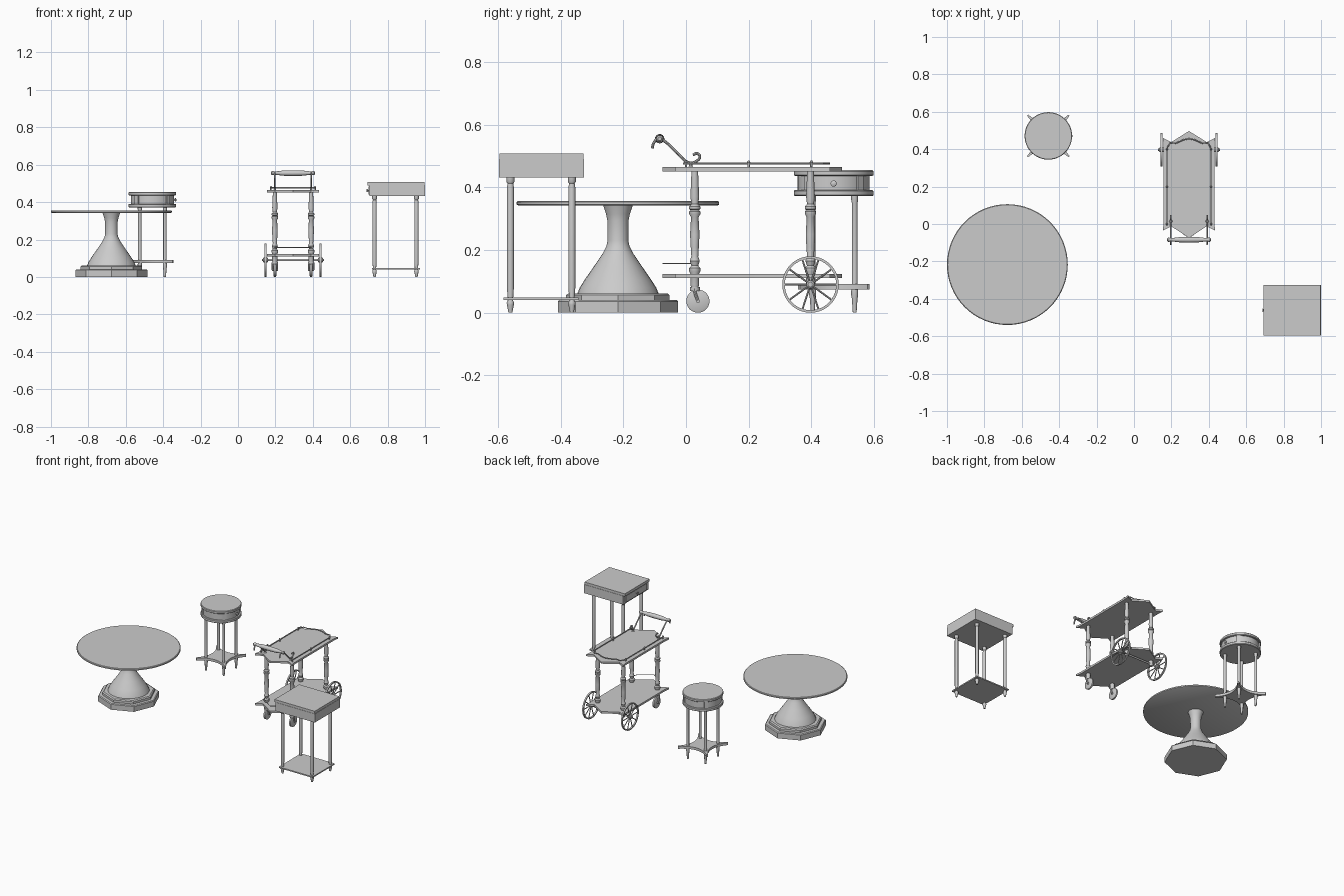
import bpy, bmesh, math
from mathutils import Matrix, Vector

if "Cube" in bpy.data.objects:
    bpy.data.objects.remove(bpy.data.objects["Cube"])


def finish(name, bm, angle=35):
    bmesh.ops.recalc_face_normals(bm, faces=bm.faces)
    me = bpy.data.meshes.new(name)
    bm.to_mesh(me)
    bm.free()
    me.shade_smooth()
    me.set_sharp_from_angle(angle=math.radians(angle))
    ob = bpy.data.objects.new(name, me)
    bpy.context.collection.objects.link(ob)
    return ob


def lathe(name, prof, loc, segs=24, axis='Z'):
    """Revolve (radius, height) points, capped at both ends."""
    bm = bmesh.new()
    rings = [[bm.verts.new((r * math.cos(2 * math.pi * i / segs),
                            r * math.sin(2 * math.pi * i / segs), z))
              for i in range(segs)] for r, z in prof]
    for a, b in zip(rings, rings[1:]):
        for i in range(segs):
            j = (i + 1) % segs
            bm.faces.new((a[i], a[j], b[j], b[i]))
    bm.faces.new(rings[0])
    bm.faces.new(rings[-1])
    if axis == 'X':
        bm.transform(Matrix.Rotation(math.pi / 2, 4, 'Y'))
    bm.transform(Matrix.Translation(loc))
    return finish(name, bm)


def slab(name, outline, z0, z1):
    bm = bmesh.new()
    f = bm.faces.new([bm.verts.new((x, y, z0)) for x, y in outline])
    new = bmesh.ops.extrude_face_region(bm, geom=[f])['geom']
    bmesh.ops.translate(bm, vec=(0, 0, z1 - z0),
                        verts=[v for v in new if isinstance(v, bmesh.types.BMVert)])
    return finish(name, bm, 25)


def box(name, lo, hi, rot=0, pivot=(0, 0, 0)):
    bm = bmesh.new()
    bmesh.ops.create_cube(bm, size=1)
    lo, hi = Vector(lo), Vector(hi)
    bm.transform(Matrix.Translation((lo + hi) / 2) @ Matrix.Diagonal((*(hi - lo), 1)))
    bm.transform(Matrix.Translation(pivot) @ Matrix.Rotation(rot, 4, 'Z'))
    return finish(name, bm)


def tube(name, pts, r, smooth=False):
    cu = bpy.data.curves.new(name, 'CURVE')
    cu.dimensions = '3D'
    cu.bevel_depth, cu.bevel_resolution, cu.use_fill_caps = r, 2, True
    cu.resolution_u = 6
    sp = cu.splines.new('BEZIER' if smooth else 'POLY')
    if smooth:
        sp.bezier_points.add(len(pts) - 1)
        for p, co in zip(sp.bezier_points, pts):
            p.co = co
            p.handle_left_type = p.handle_right_type = 'AUTO'
    else:
        sp.points.add(len(pts) - 1)
        for p, co in zip(sp.points, pts):
            p.co = (*co, 1)
    ob = bpy.data.objects.new(name, cu)
    bpy.context.collection.objects.link(ob)
    bpy.ops.object.select_all(action='DESELECT')
    ob.select_set(True)
    bpy.context.view_layer.objects.active = ob
    bpy.ops.object.convert(target='MESH')
    bpy.ops.object.shade_smooth_by_angle()


SIGNS = [(-1, -1), (1, -1), (1, 1), (-1, 1)]

# Round pedestal table on an octagonal base
T = (-0.677, -0.217, 0)
lathe("round_table_top", [(.318, .342), (.323, .345), (.323, .353), (.319, .356)], T, 64)
lathe("round_table_base", [(.192, 0), (.192, .036), (.187, .041)], T, 8)
lathe("round_table_base_step", [(.165, .041), (.165, .056), (.158, .062)], T, 8)
lathe("round_table_pedestal", [(.13, .06), (.122, .08), (.105, .107), (.075, .15), (.048, .19),
                               (.037, .212), (.033, .23), (.034, .295), (.038, .315),
                               (.047, .342)], T, 32)

# Round drum stand
cx, cy = -0.458, 0.471
S = (cx, cy, 0)
lathe("stand_top", [(.123, .436), (.127, .439), (.127, .451), (.124, .455)], S, 48)
lathe("stand_drum", [(.115, .390), (.115, .437)], S, 48)
lathe("stand_drum_base", [(.124, .372), (.127, .375), (.127, .388), (.124, .391)], S, 48)
for k in range(4):
    box("stand_drum_pilaster", (.108, -.012, .39), (.122, .012, .437),
        math.pi / 4 + k * math.pi / 2, S)
lathe("stand_knob", [(.004, 0), (.005, .006), (.010, .008), (.010, .012), (.005, .015)],
      (cx + .113, cy, .412), 16, 'X')
star = []
for k in range(4):
    c, s = round(math.cos(k * math.pi / 2)), round(math.sin(k * math.pi / 2))
    for i in range(13):
        u = -.108 + .018 * i
        v = .068 + .046 * (u / .108) ** 2
        star.append((cx + c * v - s * u, cy + s * v + c * u))
slab("stand_shelf", star, .074, .091)
for sx, sy in SIGNS:
    lathe("stand_leg", [(.006, 0), (.009, .045), (.011, .055), (.011, .07), (.009, .095),
                        (.009, .35), (.011, .36), (.011, .373)],
          (cx + sx * .067, cy + sy * .067, 0), 16)

# Square side table with a drawer facing left
box("side_table_top", (.693, -.595, .490), (.998, -.327, .508))
box("side_table_case", (.704, -.597, .432), (1.0, -.325, .491))
box("side_table_drawer", (.698, -.575, .440), (.705, -.347, .484))
lathe("side_table_knob", [(.007, -.013), (.009, -.010), (.004, -.005), (.004, .002)],
      (.699, -.461, .462), 16, 'X')
box("side_table_shelf", (.717, -.582, .040), (.973, -.343, .048))
for sx, sy in SIGNS:
    lathe("side_table_leg", [(.006, 0), (.011, .025), (.012, .032), (.009, .038), (.009, .05),
                             (.011, .08), (.011, .40), (.009, .412), (.013, .418), (.013, .433)],
          (.842 + sx * .112, -.462 + sy * .098, 0), 16)

# Serving cart shelves
X = 0.294
half = [(0, -.075), (.095, -.012), (.140, -.035), (.136, .0), (.136, .43),
        (.140, .46), (.095, .438), (0, .497)]
outline = [(X + x, y) for x, y in half] + [(X - x, y) for x, y in half[-2:0:-1]]
for label, z in (("lower", .110), ("upper", .451)):
    slab("cart_%s_shelf" % label, outline, z, z + .013)

# Cart gallery rails
rail = [(.118, -.01), (.118, .405), (.10, .435), (.07, .432), (.03, .450), (0, .456)]
path = rail + [(-x, y) for x, y in rail[-2::-1]]
tube("cart_top_rail", [(X + x, y, .476) for x, y in path], .0035)
tube("cart_lower_rail", [(X + x, y, .157) for x, y in
                         [(-.1, .02), (-.085, -.015), (0, -.074), (.085, -.015), (.1, .02)]], .002)

# Cart handle grip
lathe("cart_handle_grip", [(.006, -.118), (.011, -.112), (.011, -.104), (.008, -.098),
                           (.014, -.05), (.015, 0), (.014, .05), (.008, .098),
                           (.011, .104), (.011, .112), (.006, .118)], (X, -.084, .555), 16, 'X')

turned = [(.010, .075), (.014, .09), (.014, .125), (.018, .132), (.018, .142), (.011, .150),
          (.016, .165), (.011, .18), (.013, .21), (.015, .25), (.012, .305), (.018, .315),
          (.018, .323), (.013, .327), (.018, .331), (.018, .339), (.011, .346),
          (.014, .37), (.011, .44), (.011, .452)]

for s in (-1, 1):
    x = X + s * .097
    # Turned posts
    for y in (.028, .397):
        lathe("cart_post", turned, (x, y, 0), 20)
    # Rail pins
    for y in (0, .2, .40):
        lathe("cart_rail_pin", [(.004, .46), (.004, .477), (.006, .480), (.003, .485)],
              (X + s * .118, y, 0), 10)
    # Scrolled handle arm
    tube("cart_handle_arm", [(x, y, z) for y, z in
                             [(.022, .503), (.036, .508), (.044, .497), (.034, .484), (.012, .478),
                              (-.03, .512), (-.070, .548), (-.088, .556), (-.102, .543),
                              (-.108, .524)]], .0045, True)
    lathe("cart_handle_foot", [(.010, .463), (.005, .468), (.005, .482)], (x, .015, 0), 12)
    # Front caster
    lathe("cart_caster_wheel", [(.031, -.008), (.037, -.005), (.037, .005), (.031, .008)],
          (x, .038, .037), 28, 'X')
    for d in (-.012, .012):
        tube("cart_caster_fork", [(x + d, .026, .078), (x + d, .030, .06), (x + d, .038, .037)], .005)
    lathe("cart_caster_axle", [(.006, -.016), (.006, .016)], (x, .038, .037), 12, 'X')
    lathe("cart_caster_cap", [(.016, .070), (.016, .082)], (x, .028, 0), 16)
    # Large spoked wheel
    wx, wy, wz = X + s * .147, .397, .090
    lathe("cart_wheel_hub", [(.008, -.014), (.013, -.010), (.013, .010), (.008, .014)],
          (wx, wy, wz), 20, 'X')
    bm = bmesh.new()
    n = 40
    ring = [[bm.verts.new((wx + dx, wy + r * math.cos(2 * math.pi * i / n),
                           wz + r * math.sin(2 * math.pi * i / n)))
             for i in range(n)] for r, dx in ((.090, -.005), (.090, .005), (.082, .005), (.082, -.005))]
    for k in range(4):
        a, b = ring[k], ring[(k + 1) % 4]
        for i in range(n):
            j = (i + 1) % n
            bm.faces.new((a[i], a[j], b[j], b[i]))
    finish("cart_wheel_rim", bm)
    for k in range(10):
        t = 2 * math.pi * k / 10
        tube("cart_wheel_spoke", [(wx, wy + r * math.cos(t), wz + r * math.sin(t))
                                  for r in (.008, .084)], .003)

# Axle joining the large wheels
lathe("cart_axle", [(.006, -.165), (.006, .165)], (X, .397, .090), 14, 'X')
